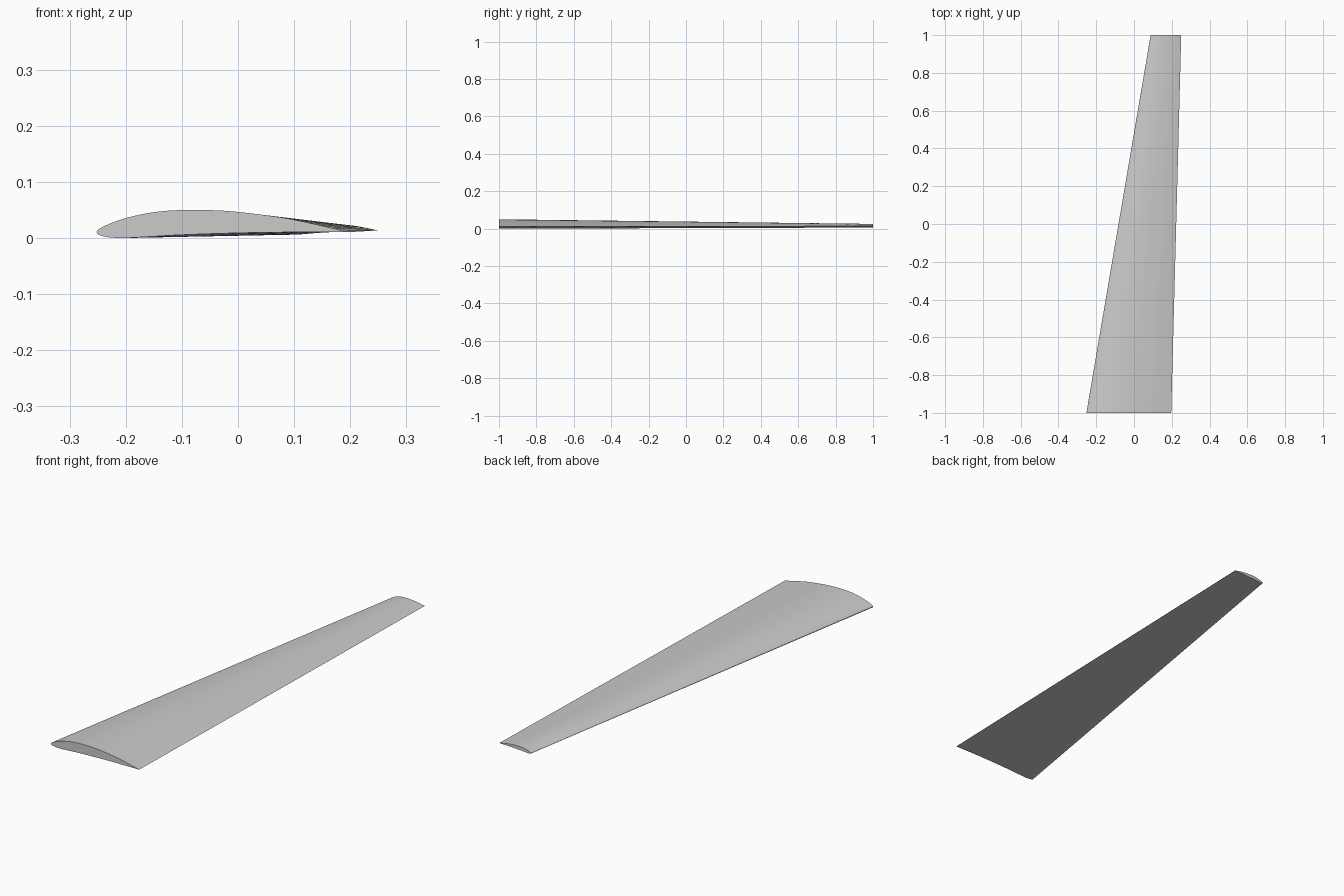
import bpy, bmesh, math
from mathutils import Vector

cube = bpy.data.objects.get("Cube")
if cube:
    bpy.data.objects.remove(cube, do_unlink=True)

# Material
grey = bpy.data.materials.new("light_grey")
grey.use_nodes = True
colour = (0.6, 0.6, 0.6, 1)
grey.diffuse_color = colour
grey.node_tree.nodes["Principled BSDF"].inputs["Base Color"].default_value = colour

# Root airfoil: upper surface from trailing edge to nose, then lower surface back
AIRFOIL = [(0.197, 0.011), (0.14, 0.0245), (0.08, 0.0367), (0, 0.047),
           (-0.05, 0.0502), (-0.1, 0.0505), (-0.15, 0.0465), (-0.2, 0.036),
           (-0.24, 0.021), (-0.252, 0.011), (-0.24, 0.0035), (-0.21, 0.0005),
           (-0.17, 0.0022), (-0.1, 0.0062), (0, 0.0095), (0.08, 0.0108),
           (0.197, 0.011)]
ROOT_LEAD, ROOT_CHORD = -0.252, 0.449
TIP_LEAD, TIP_CHORD, TIP_LIFT, TWIST = 0.088, 0.162, 0.006, 0.025
SUB = 4


def smooth_profile(points):
    """Rounded curve through the points, sharp at the trailing edge."""
    pts = [Vector(p) for p in points]
    pts = [2 * pts[0] - pts[1]] + pts + [2 * pts[-1] - pts[-2]]
    out = []
    for a, b, c, d in zip(pts, pts[1:], pts[2:], pts[3:]):
        for i in range(SUB):
            t = i / SUB
            out.append(b + 0.5 * t * (c - a + t * (2 * a - 5 * b + 4 * c - d
                                                  + t * (3 * (b - c) + d - a))))
    return out


profile = smooth_profile(AIRFOIL)
scale = TIP_CHORD / ROOT_CHORD


def tip_point(p):
    dx = (p.x - ROOT_LEAD) * scale
    return (TIP_LEAD + dx, 1, TIP_LIFT + p.y * scale + dx * TWIST)


# Tapered wing lofted from root to tip
bm = bmesh.new()
root = [bm.verts.new((p.x, -1, p.y)) for p in profile]
tip = [bm.verts.new(tip_point(p)) for p in profile]
n = len(profile)
for i in range(n):
    j = (i + 1) % n
    bm.faces.new((root[i], root[j], tip[j], tip[i]))
bm.faces.new(root)
bm.faces.new(tip[::-1])
bmesh.ops.recalc_face_normals(bm, faces=bm.faces[:])
low = min(v.co.z for v in bm.verts)
bmesh.ops.translate(bm, verts=bm.verts[:], vec=(0, 0, -low))

mesh = bpy.data.meshes.new("wing")
bm.to_mesh(mesh)
bm.free()
mesh.materials.append(grey)
wing = bpy.data.objects.new("wing", mesh)
bpy.context.collection.objects.link(wing)
bpy.context.view_layer.objects.active = wing
wing.select_set(True)
bpy.ops.object.shade_smooth_by_angle(angle=math.radians(35))
